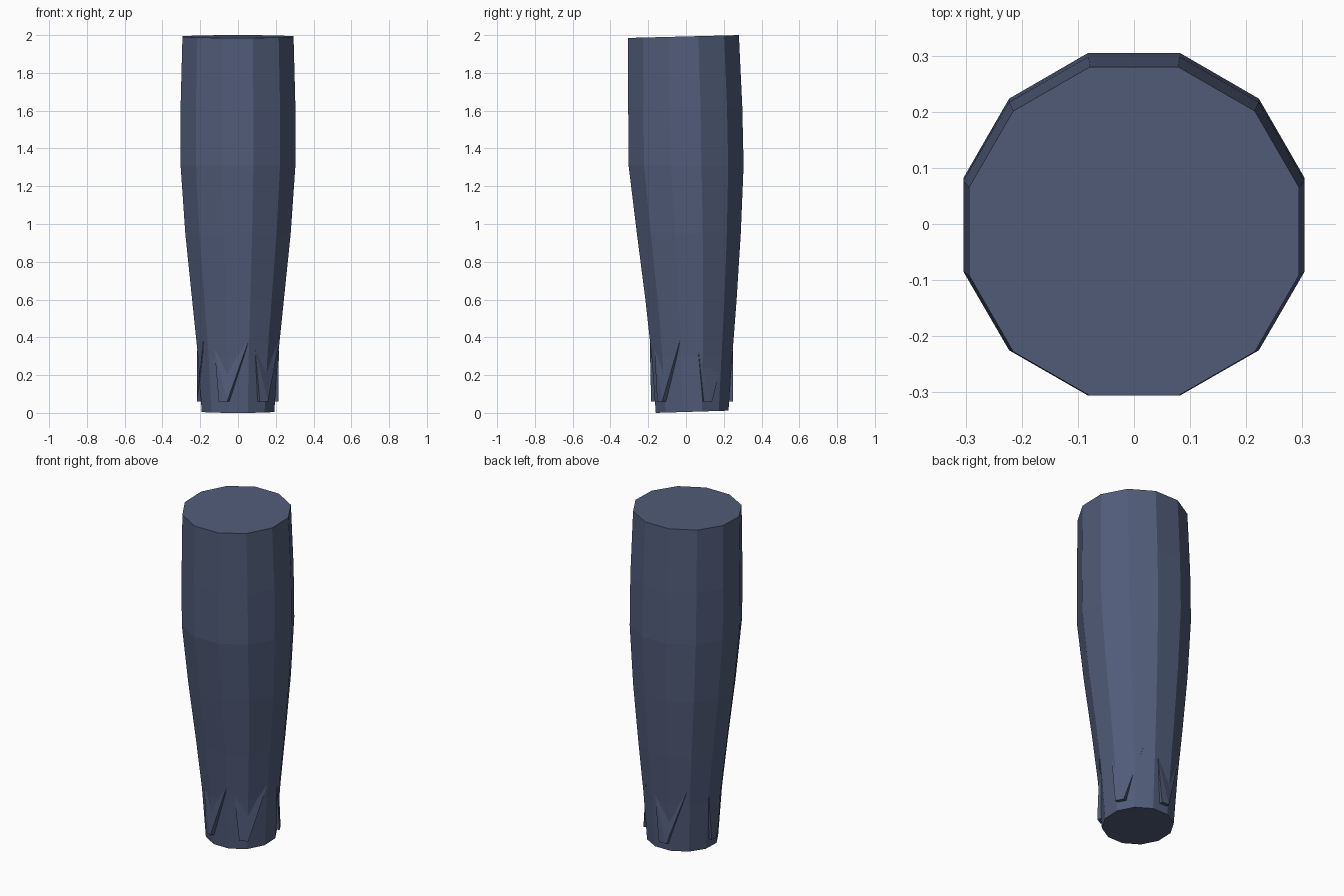
import bpy
import math

if "Cube" in bpy.data.objects:
    bpy.data.objects.remove(bpy.data.objects["Cube"])

SIDES = 12
# z, half width in x, front y, back y, rise from front to back
RINGS = [
    (0.00, 0.192, -0.160, 0.225, 0.012),
    (0.30, 0.212, -0.182, 0.245, 0.0),
    (0.60, 0.243, -0.215, 0.268, 0.0),
    (0.95, 0.279, -0.260, 0.290, 0.0),
    (1.31, 0.304, -0.304, 0.305, 0.0),
    (1.62, 0.304, -0.306, 0.298, 0.0),
    (1.985, 0.294, -0.306, 0.280, 0.015),
]

cloth = bpy.data.materials.new("slate blue cloth")
cloth.diffuse_color = (0.083, 0.107, 0.192, 1)
cloth.use_nodes = True
cloth.node_tree.nodes["Principled BSDF"].inputs["Base Color"].default_value = cloth.diffuse_color


def add_mesh(name, verts, faces):
    mesh = bpy.data.meshes.new(name)
    mesh.from_pydata(verts, [], faces)
    mesh.materials.append(cloth)
    obj = bpy.data.objects.new(name, mesh)
    bpy.context.collection.objects.link(obj)
    return obj


def on_leg(degrees, z, lift=0.0):
    """Point at an angle and height, lifted off the faceted leg surface."""
    for low, high in zip(RINGS, RINGS[1:]):
        if z <= high[0]:
            break
    t = (z - low[0]) / (high[0] - low[0])
    half, front, back = (low[i] + t * (high[i] - low[i]) for i in (1, 2, 3))
    off_face = (degrees + 15) % 30 - 15      # angle from middle of flat side
    s = 1 / math.cos(math.radians(off_face))
    a = math.radians(degrees)
    return (math.cos(a) * (half * s + lift),
            (front + back) / 2 + math.sin(a) * ((back - front) / 2 * s + lift), z)


# Tapered twelve-sided leg
verts = []
corner = math.cos(math.pi / SIDES)
for z, half, front, back, rise in RINGS:
    for k in range(SIDES):
        a = math.radians(15 + 30 * k)
        c, s = math.cos(a) / corner, math.sin(a) / corner
        verts.append((half * c, (front + back) / 2 + (back - front) / 2 * s,
                      z + rise * (s + 1) / 2))
faces = [tuple(reversed(range(SIDES))),
         tuple(range((len(RINGS) - 1) * SIDES, len(RINGS) * SIDES))]
for r in range(len(RINGS) - 1):
    for k in range(SIDES):
        n = (k + 1) % SIDES
        faces.append((r * SIDES + k, r * SIDES + n,
                      (r + 1) * SIDES + n, (r + 1) * SIDES + k))
add_mesh("trouser_leg", verts, faces)

# Cloth folds near the hem: wide at the top, narrowing to a raised tip
for i, tip in enumerate((20, 92, 176, 246, 306)):
    points = [
        on_leg(tip - 11, 0.33, 0.001), on_leg(tip + 38, 0.38, 0.001),
        on_leg(tip + 9, 0.06, 0.021), on_leg(tip - 4, 0.06, 0.021),
        on_leg(tip - 11, 0.33, -0.02), on_leg(tip + 38, 0.38, -0.02),
        on_leg(tip + 13, 0.06, -0.02), on_leg(tip - 4, 0.06, -0.02),
    ]
    add_mesh(f"hem_fold_{i + 1}", points, [
        (0, 3, 2), (0, 2, 1), (4, 5, 6), (4, 6, 7),
        (0, 1, 5, 4), (3, 7, 6, 2), (0, 4, 7, 3), (1, 2, 6, 5)])
